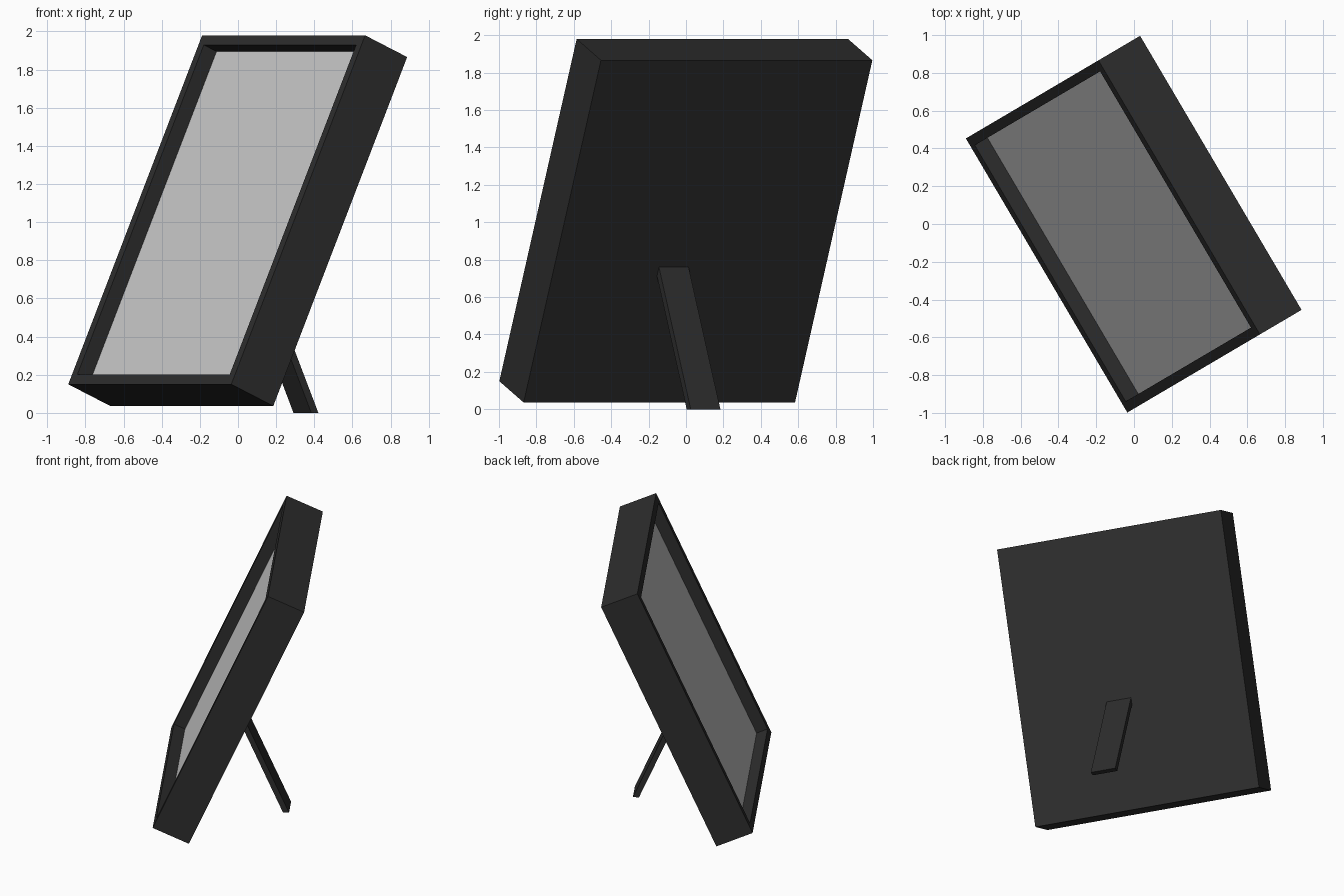
import bpy, bmesh, math
from mathutils import Vector

if "Cube" in bpy.data.objects:
    bpy.data.objects.remove(bpy.data.objects["Cube"])

# Frame directions: u across the face, h horizontal backwards, v up the tilted face, n through it
A, T = math.radians(30.5), math.radians(24)
U = Vector((math.sin(A), -math.cos(A), 0))
Hd = Vector((math.cos(A), math.sin(A), 0))
Z = Vector((0, 0, 1))
V = Hd * math.sin(T) + Z * math.cos(T)
N = Hd * math.cos(T) - Z * math.sin(T)
W, H, D = 1.684, 2.003, 0.28          # outer width, height, depth
BORDER, RECESS = 0.055, 0.085
ORIGIN = Hd * -0.537 + Z * 0.15       # middle of the front bottom edge


def material(name, c):
    m = bpy.data.materials.new(name)
    m.diffuse_color = (c, c, c, 1)
    m.use_nodes = True
    m.node_tree.nodes["Principled BSDF"].inputs["Base Color"].default_value = m.diffuse_color
    return m


def make(name, bm, mat):
    bmesh.ops.recalc_face_normals(bm, faces=bm.faces)
    me = bpy.data.meshes.new(name)
    bm.to_mesh(me)
    bm.free()
    me.materials.append(mat)
    ob = bpy.data.objects.new(name, me)
    bpy.context.collection.objects.link(ob)
    return ob


def place(bm):
    for vert in bm.verts:
        x, y, z = vert.co
        vert.co = ORIGIN + U * x + N * y + V * z


def rect(bm, inset, depth):
    x = W / 2 - inset
    return [bm.verts.new((px, depth, pz)) for px, pz in
            ((-x, inset), (x, inset), (x, H - inset), (-x, H - inset))]


black = material("black plastic", 0.027)
grey = material("light grey glass", 0.60)

# Frame: rings joined from recess floor, to front border, to sides, to back
bm = bmesh.new()
rings = [rect(bm, BORDER, RECESS), rect(bm, BORDER, 0), rect(bm, 0, 0), rect(bm, 0, D)]
for a, b in zip(rings, rings[1:]):
    for i in range(4):
        j = (i + 1) % 4
        bm.faces.new((a[i], a[j], b[j], b[i]))
bm.faces.new(rings[-1])
floor = bm.faces.new(rings[0])
place(bm)
frame = make("display_frame", bm, black)

# Screen: the recess floor, the only face at the inner ring
frame.data.materials.append(grey)
frame.data.polygons[-1].material_index = 1

# Stand leg: side profile (h, z) extruded across, cut flat at the ground and along the back
profile = [(0.376, 0), (0.333, 0), (0.020, 0.712), (0.041, 0.76)]
bm = bmesh.new()
ends = [[bm.verts.new(U * u + Hd * h + Z * z) for h, z in profile] for u in (0.008, 0.192)]
for e in ends:
    bm.faces.new(e)
for i in range(4):
    j = (i + 1) % 4
    bm.faces.new((ends[0][i], ends[0][j], ends[1][j], ends[1][i]))
make("stand_leg", bm, black)
